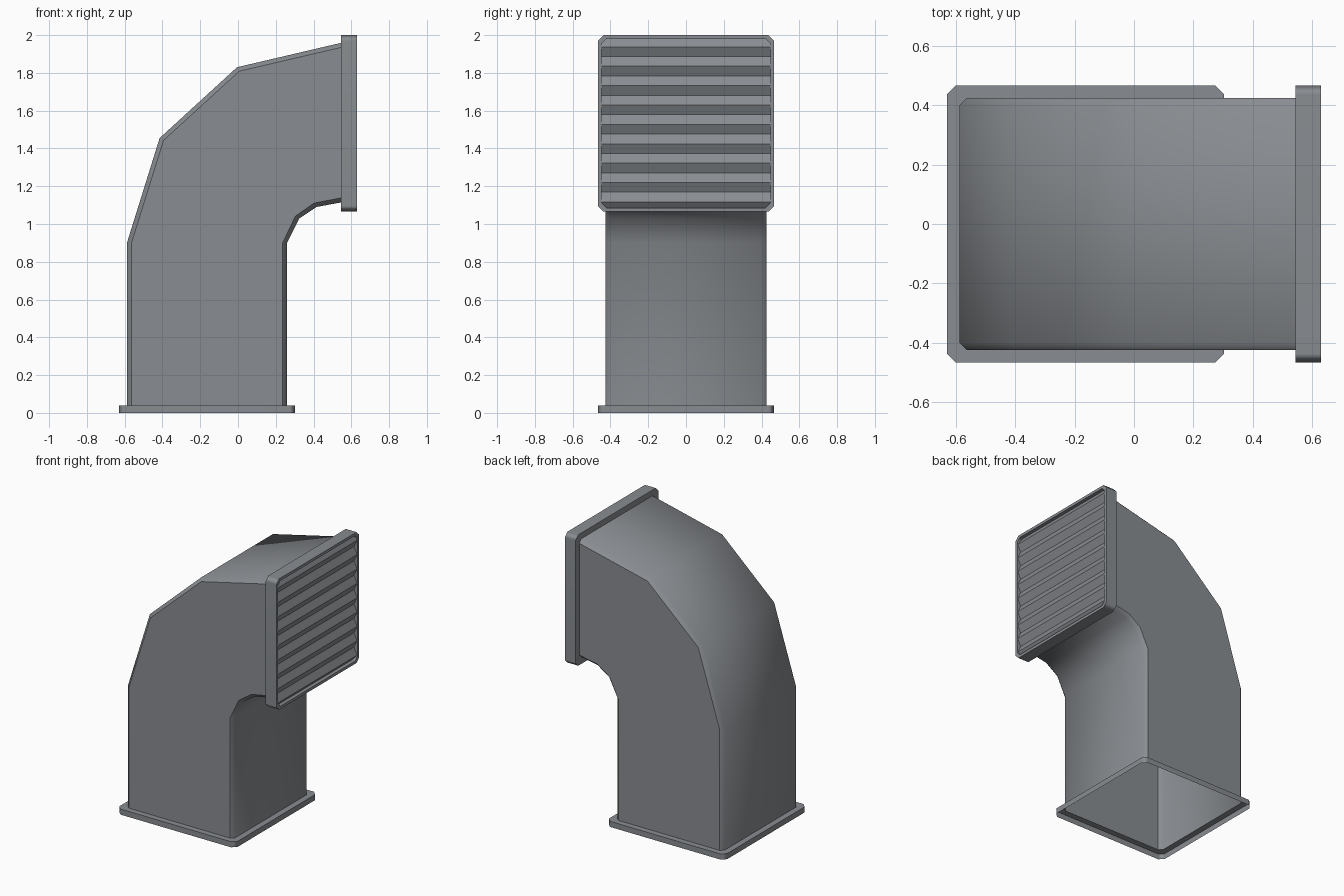
import bpy
from mathutils import Vector

if "Cube" in bpy.data.objects:
    bpy.data.objects.remove(bpy.data.objects["Cube"])

grey = bpy.data.materials.new("blue_grey_metal")
grey.diffuse_color = (.25, .265, .283, 1)
grey.use_nodes = True
grey.node_tree.nodes["Principled BSDF"].inputs["Base Color"].default_value = grey.diffuse_color


def section(a, b, half, c):
    """Chamfered rectangle running from point a to b in xz, +-half in y."""
    a, b = Vector((a[0], 0, a[1])), Vector((b[0], 0, b[1]))
    d = (b - a).normalized() * c
    y, yc = Vector((0, half, 0)), Vector((0, half - c, 0))
    return [a - yc, a + d - y, b - d - y, b - yc,
            b + yc, b - d + y, a + d + y, a + yc]


def make(name, verts, faces):
    mesh = bpy.data.meshes.new(name)
    mesh.from_pydata(verts, [], faces)
    mesh.materials.append(grey)
    ob = bpy.data.objects.new(name, mesh)
    bpy.context.collection.objects.link(ob)
    return ob


def loft(name, rings):
    """Skin neighbouring rings, smooth over the 45 degree chamfers."""
    n = len(rings[0])
    faces = [(i * n + j, i * n + (j + 1) % n,
              (i + 1) * n + (j + 1) % n, (i + 1) * n + j)
             for i in range(len(rings) - 1) for j in range(n)]
    ob = make(name, [v for r in rings for v in r], faces)
    bpy.ops.object.select_all(action='DESELECT')
    bpy.context.view_layer.objects.active = ob
    ob.select_set(True)
    bpy.ops.object.shade_smooth_by_angle(angle=.9)
    return ob


def weight_normals(ob):
    ob.modifiers.new("weighted_normals", 'WEIGHTED_NORMAL').keep_sharp = True


# Bent square duct, open at the bottom, with flat side walls
outer = [(-.588, .04), (-.588, .9), (-.415, 1.455), (-.005, 1.83), (.55, 1.96)]
inner = [(.26, .04), (.26, .9), (.325, 1.03), (.415, 1.09), (.55, 1.115)]
duct = loft("duct", [section(a, b, .425, .024) for a, b in zip(outer, inner)])
for p in duct.data.polygons:
    if abs(p.normal.y) > .95:
        p.use_smooth = False


# Base flange: thin shell around the lower opening, open underneath
def base_ring(h, z, c):
    return section((-.164 - h, z), (-.164 + h, z), h, c)


weight_normals(loft("base_flange", [base_ring(.467, 0, .03), base_ring(.467, .04, .03),
                                    base_ring(.424, .04, .024)]))


# Square frame at the mouth
def mouth_ring(h, x, c):
    return section((x, 1.533 + h), (x, 1.533 - h), h, c)


weight_normals(loft("mouth_frame", [
    mouth_ring(.42, .545, .024), mouth_ring(.467, .545, .03),
    mouth_ring(.467, .63, .03), mouth_ring(.447, .63, .025),
    mouth_ring(.447, .59, .025)]))

# Corrugated grille: upward and downward facing slopes alternate
zs = [1.085] + [1.117 + .0513 * i for i in range(17)] + [1.982]
verts, faces = [], []
for i, z in enumerate(zs):
    x = .603 if i % 2 == 0 else .628
    verts += [(x, -.448, z), (x, .448, z)]
    if i:
        k = 2 * i
        faces.append((k - 2, k - 1, k + 1, k))
make("louvre_grille", verts, faces)
